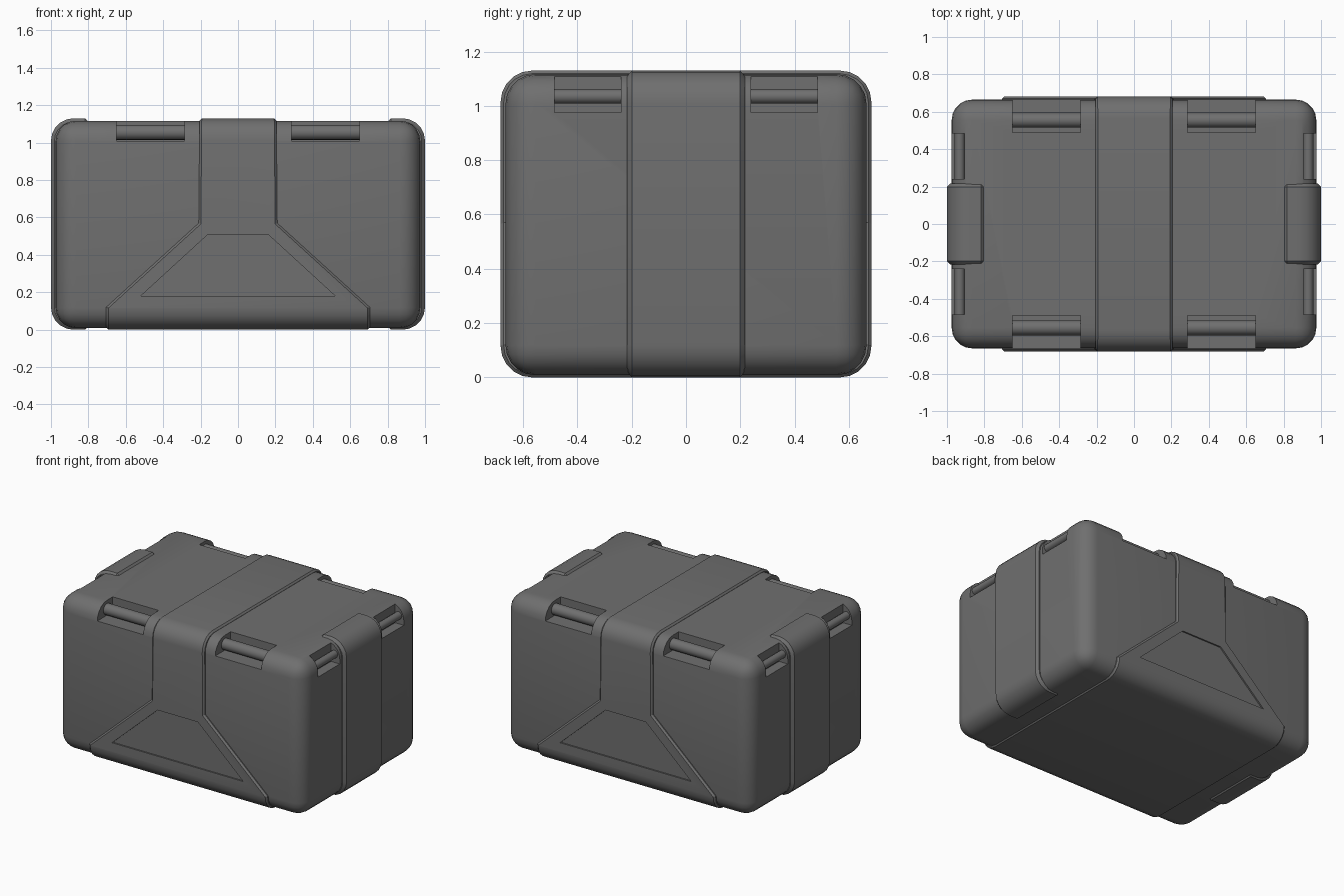
import bpy, bmesh
from mathutils import Matrix, Vector

if "Cube" in bpy.data.objects:
    bpy.data.objects.remove(bpy.data.objects["Cube"])

dark = bpy.data.materials.new("dark_grey")
dark.diffuse_color = (0.16, 0.16, 0.16, 1)
dark.use_nodes = True
dark.node_tree.nodes["Principled BSDF"].inputs["Base Color"].default_value = dark.diffuse_color


def finish(name, bm):
    bmesh.ops.recalc_face_normals(bm, faces=bm.faces)
    me = bpy.data.meshes.new(name)
    bm.to_mesh(me)
    bm.free()
    me.materials.append(dark)
    ob = bpy.data.objects.new(name, me)
    bpy.context.collection.objects.link(ob)
    return ob


def activate(ob):
    bpy.ops.object.select_all(action='DESELECT')
    ob.select_set(True)
    bpy.context.view_layer.objects.active = ob


def box_bm(lo, hi):
    lo, hi = Vector(lo), Vector(hi)
    bm = bmesh.new()
    bmesh.ops.create_cube(bm, size=1)
    for v in bm.verts:
        v.co = (lo + hi) / 2 + Vector(a * b for a, b in zip(v.co, hi - lo))
    return bm


def prism_bm(outline, y0, y1):
    bm = bmesh.new()
    f = bm.faces.new([bm.verts.new((x, y0, z)) for x, z in outline])
    ext = bmesh.ops.extrude_face_region(bm, geom=[f])['geom']
    for v in ext:
        if isinstance(v, bmesh.types.BMVert):
            v.co.y = y1
    # the extrusion keeps the first cap, so the prism is closed
    if not any(all(abs(v.co.y - y0) < 1e-6 for v in g.verts) for g in bm.faces):
        bmesh.ops.holes_fill(bm, edges=bm.edges[:])
    return bm


def round_edges(bm, test, r):
    edges = [e for e in bm.edges if all(test(v.co) for v in e.verts)
             and test((e.verts[0].co + e.verts[1].co) / 2)]
    bmesh.ops.bevel(bm, geom=edges, offset=r, segments=5, profile=0.5, affect='EDGES')


def chamfer(ob, width):
    m = ob.modifiers.new("soft_rim", 'BEVEL')
    m.width, m.segments = width, 1
    m.limit_method, m.angle_limit = 'ANGLE', 1.05
    activate(ob)
    bpy.ops.object.modifier_apply(modifier=m.name)


def cut(ob, cutter):
    cutter.hide_render = True
    m = ob.modifiers.new("cut", 'BOOLEAN')
    m.operation, m.object, m.solver = 'DIFFERENCE', cutter, 'EXACT'
    activate(ob)
    bpy.ops.object.modifier_apply(modifier=m.name)
    bpy.data.objects.remove(cutter)


def smooth(ob):
    activate(ob)
    bpy.ops.object.shade_smooth_by_angle(angle=0.56)


def handle_bar(name, center, length, r, axis):
    bm = bmesh.new()
    bmesh.ops.create_cone(bm, cap_ends=True, segments=16, radius1=r, radius2=r, depth=length,
                          matrix=Matrix.Translation(center) @ Matrix.Rotation(1.5707963, 4, axis))
    smooth(finish(name, bm))


# rounded main body
bm = box_bm((-0.975, -0.665, 0.008), (0.975, 0.665, 1.117))
bmesh.ops.bevel(bm, geom=bm.edges[:], offset=0.11, segments=5, profile=0.5, affect='EDGES')
body = finish("crate_body", bm)

# handle notches and bars along the upper edges
for sx in (-1, 1):
    for sy in (-1, 1):
        def pocket(x0, x1, y0, y1, z0):
            xs, ys = sorted((sx * x0, sx * x1)), sorted((sy * y0, sy * y1))
            cut(body, finish("notch_cutter", box_bm((xs[0], ys[0], z0), (xs[1], ys[1], 1.3))))
        pocket(0.285, 0.65, 0.49, 0.8, 1.01)
        pocket(0.905, 1.2, 0.24, 0.485, 0.975)
        handle_bar("long_side_bar", (sx * 0.4675, sy * 0.555, 1.055), 0.37, 0.04, 'Y')
        handle_bar("end_bar", (sx * 0.932, sy * 0.3625, 1.035), 0.25, 0.027, 'X')
smooth(body)

# central strap flaring into the trapezoid foot panels, front and back
half = [(0.205, 1.13), (0.21, 0.57), (0.705, 0.12), (0.705, 0.0)]
bm = prism_bm(half + [(-x, z) for x, z in reversed(half)], -0.683, 0.683)
round_edges(bm, lambda c: abs(c.y) > 0.68 and (c.z < 0.001 or c.z > 1.129), 0.115)
strap = finish("centre_strap", bm)
chamfer(strap, 0.016)
inset = [(-0.52, 0.18), (0.52, 0.18), (0.16, 0.51), (-0.16, 0.51)]
for s in (-1, 1):
    cut(strap, finish("inset_cutter", prism_bm(inset, s * 0.673, s * 0.8)))
smooth(strap)

# raised bands wrapping each end
for s in (-1, 1):
    x0, x1 = sorted((s * 0.8, s * 1.0))
    bm = box_bm((x0, -0.217, 0.0), (x1, 0.217, 1.13))
    round_edges(bm, lambda c: abs(c.x) > 0.99 and (c.z < 0.001 or c.z > 1.129), 0.12)
    band = finish("end_band", bm)
    chamfer(band, 0.018)
    smooth(band)
